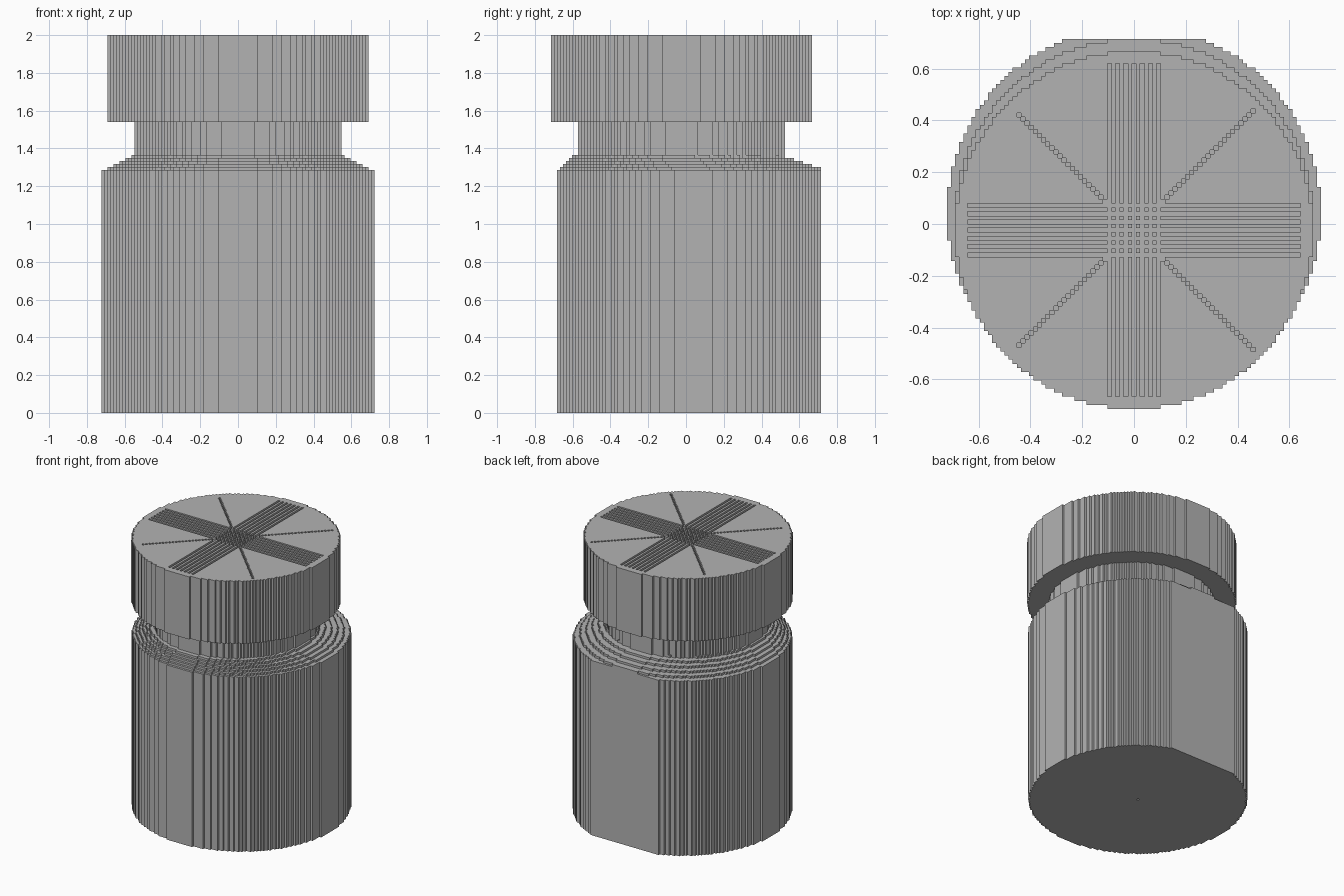
import bpy, bmesh, math

cube = bpy.data.objects.get("Cube")
if cube:
    bpy.data.objects.remove(cube, do_unlink=True)

V = 2 / 126                      # size of one block
CAP_Y, BODY_Y, BACK = -1.5, 2.5, 45

grey = bpy.data.materials.new("plain grey")
grey.use_nodes = True
colour = (0.45, 0.45, 0.45, 1)
grey.diffuse_color = colour
grey.node_tree.nodes["Principled BSDF"].inputs["Base Color"].default_value = colour


def finish(name, bm, height):
    """Extrude the flat faces upwards and make the object."""
    flat = list(bm.faces)
    out = bmesh.ops.extrude_face_region(bm, geom=flat, use_keep_orig=True)
    top = [g for g in out["geom"] if isinstance(g, bmesh.types.BMVert)]
    bmesh.ops.translate(bm, verts=top, vec=(0, 0, height * V))
    bmesh.ops.recalc_face_normals(bm, faces=bm.faces)
    mesh = bpy.data.meshes.new(name)
    bm.to_mesh(mesh)
    bm.free()
    mesh.materials.append(grey)
    obj = bpy.data.objects.new(name, mesh)
    bpy.context.collection.objects.link(obj)


def rows(n, cy):
    """Half width in blocks of each row of a stepped disc, cut flat at the back."""
    r2 = (n + 0.5) ** 2
    return [(j, math.isqrt(int(r2 - j * j))) for j in range(-n, n + 1)
            if cy + j < BACK]


def disc(name, n, cy, z0, z1):
    """Solid stepped disc drawn as one outline."""
    side = []
    for j, w in rows(n, cy):
        for p in ((w + 0.5, cy + j - 0.5), (w + 0.5, cy + j + 0.5)):
            if len(side) > 1 and side[-1][0] == side[-2][0] == p[0]:
                side.pop()
            if not side or side[-1] != p:
                side.append(p)
    outline = side + [(-x, y) for x, y in reversed(side)]
    bm = bmesh.new()
    bm.faces.new([bm.verts.new((x * V, y * V, z0 * V)) for x, y in outline])
    finish(name, bm, z1 - z0)


def pierced_disc(name, n, cy, z0, z1, is_hole):
    """Stepped disc built block by block, leaving out the holes."""
    bm = bmesh.new()
    verts = {}

    def vert(x, y):
        if (x, y) not in verts:
            verts[x, y] = bm.verts.new((x * V, (cy + y) * V, z0 * V))
        return verts[x, y]

    for j, w in rows(n, cy):
        for i in range(-w, w + 1):
            if not is_hole(i, j):
                bm.faces.new([vert(i + a, j + b) for a, b in
                              ((-.5, -.5), (.5, -.5), (.5, .5), (-.5, .5))])
    finish(name, bm, z1 - z0)


def groove(i, j):
    """Seven grooves along each axis and one along each diagonal."""
    a, b = abs(i), abs(j)
    along_x = b <= 6 and b % 2 == 0 and a <= 40
    along_y = a <= 6 and a % 2 == 0 and b <= 40
    diagonal = a == b and 7 <= a <= (29 if i > 0 else 28)
    return along_x or along_y or diagonal


# Body with a flat back and a pinhole underneath
pierced_disc("body_base", 45, BODY_Y, 0, 1, lambda i, j: i == 0 and j == 0)
disc("body", 45, BODY_Y, 1, 81)

# Stepped shoulder leaning towards the front
for k in range(5):
    disc(f"shoulder_step_{k + 1}", 43 - 2 * k, 1.5 - k, 81 + k, 82 + k)

# Neck and cap with a grooved top
disc("neck", 34, CAP_Y, 86, 97)
disc("cap", 43, CAP_Y, 97, 125)
pierced_disc("cap_grooved_top", 43, CAP_Y, 125, 126, groove)
